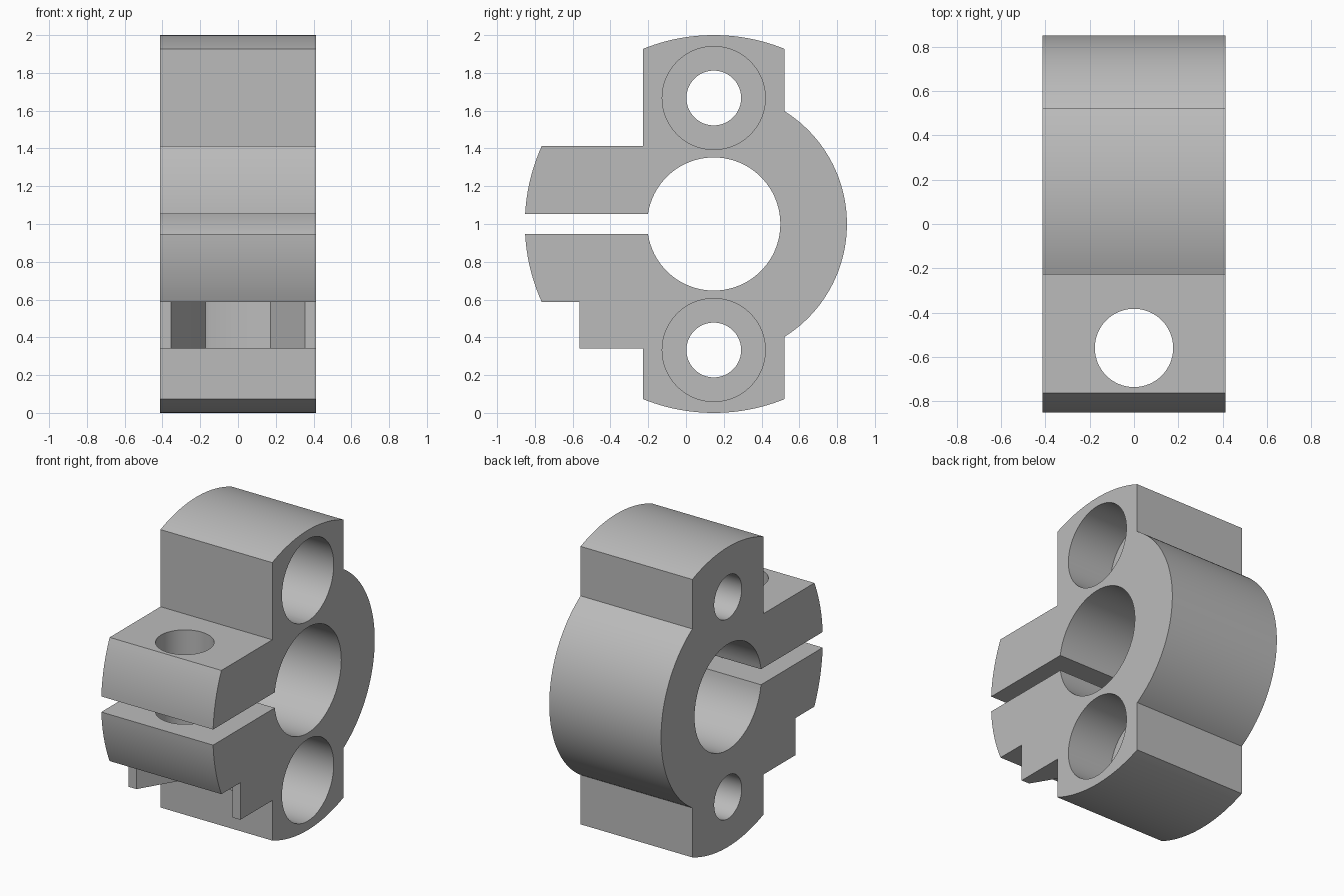
import bpy, bmesh
from math import sin, cos, asin, acos, pi
from mathutils import Matrix, Vector

if "Cube" in bpy.data.objects:
    bpy.data.objects.remove(bpy.data.objects["Cube"], do_unlink=True)

HALF = 0.4125           # half thickness along x, also half height of the clamp jaws
CY, CZ = 0.147, 1.0     # bore axis
OUTER, BACK, BORE = 1.0, 0.705, 0.3525
LUG = 0.375             # half width of the lugs
SLIT = 0.052            # half height of the clamp slit
LUG_HOLE_Z = 0.667      # screw distance from the bore axis
SCREW_Y = -0.56         # clamp screw axis

grey = bpy.data.materials.new("plain grey")
grey.use_nodes = True
grey.diffuse_color = (0.5, 0.5, 0.5, 1)
grey.node_tree.nodes["Principled BSDF"].inputs["Base Color"].default_value = (0.5, 0.5, 0.5, 1)


def arc(radius, start, end, steps):
    """Points (y, z) on a circle about the bore axis."""
    return [(CY + radius * cos(start + (end - start) * i / steps),
             CZ + radius * sin(start + (end - start) * i / steps))
            for i in range(steps + 1)]


def prism(name, points, depth):
    """Extrude a closed loop of 3D points by a vector."""
    bm = bmesh.new()
    face = bm.faces.new([bm.verts.new(p) for p in points])
    new = bmesh.ops.extrude_face_region(bm, geom=[face])["geom"]
    bmesh.ops.translate(bm, vec=Vector(depth),
                        verts=[v for v in new if isinstance(v, bmesh.types.BMVert)])
    bmesh.ops.recalc_face_normals(bm, faces=bm.faces[:])
    return finish(name, bm)


def cylinder(name, radius, length, centre, axis):
    bm = bmesh.new()
    turn = Matrix.Rotation(pi / 2, 4, "Y") if axis == "X" else Matrix()
    bmesh.ops.create_cone(bm, cap_ends=True, segments=64, radius1=radius, radius2=radius,
                          depth=length, matrix=Matrix.Translation(centre) @ turn)
    return finish(name, bm)


def finish(name, bm):
    mesh = bpy.data.meshes.new(name)
    bm.to_mesh(mesh)
    bm.free()
    mesh.materials.append(grey)
    obj = bpy.data.objects.new(name, mesh)
    bpy.context.collection.objects.link(obj)
    return obj


def cut(target, cutter):
    cutter.hide_render = True
    mod = target.modifiers.new("cut", "BOOLEAN")
    mod.operation, mod.solver, mod.object = "DIFFERENCE", "EXACT", cutter
    bpy.context.view_layer.objects.active = target
    bpy.ops.object.modifier_apply(modifier=mod.name)
    bpy.data.objects.remove(cutter, do_unlink=True)


# Side profile: top lug, upper jaw, split bore, lower jaw, nut block, bottom lug, round back
lug_a = acos(LUG)
jaw_a, slit_a = asin(HALF), asin(SLIT)
bore_a = pi - asin(SLIT / BORE)
back_a = acos(LUG / BACK)
profile = arc(OUTER, lug_a, pi - lug_a, 24)
profile += [(CY - LUG, CZ + HALF)]
profile += arc(OUTER, pi - jaw_a, pi - slit_a, 12)
profile += arc(BORE, bore_a, -bore_a, 72)
profile += arc(OUTER, pi + slit_a, pi + jaw_a, 12)
profile += [(-0.565, CZ - HALF), (-0.565, 0.34), (CY - LUG, 0.34)]
profile += arc(OUTER, pi + lug_a, 2 * pi - lug_a, 24)
profile += arc(BACK, -back_a, back_a, 56)
body = prism("clamp_body", [(-HALF, y, z) for y, z in profile], (2 * HALF, 0, 0))

# Counterbored screw holes in both lugs
for side in (-1, 1):
    z = CZ + side * LUG_HOLE_Z
    cut(body, cylinder("lug_hole", 0.145, 2, (0, CY, z), "X"))
    cut(body, cylinder("lug_counterbore", 0.273, 0.8, (0.478, CY, z), "X"))

# Hexagonal nut pocket with eased corners, open to the front
half = [(0.354, -0.7), (0.354, -0.565), (0.33, -0.525), (0.172, -0.258), (0.15, -0.25)]
outline = half + [(-x, y) for x, y in reversed(half)]
cut(body, prism("nut_pocket", [(x, y, 0.2) for x, y in outline], (0, 0, CZ - HALF - 0.2)))

# Clamp screw hole through both jaws
cut(body, cylinder("clamp_screw_hole", 0.177, 1.4, (0, SCREW_Y, 1), "Z"))

bpy.ops.object.select_all(action="DESELECT")
body.select_set(True)
bpy.context.view_layer.objects.active = body
bpy.ops.object.shade_smooth_by_angle(angle=0.35)
